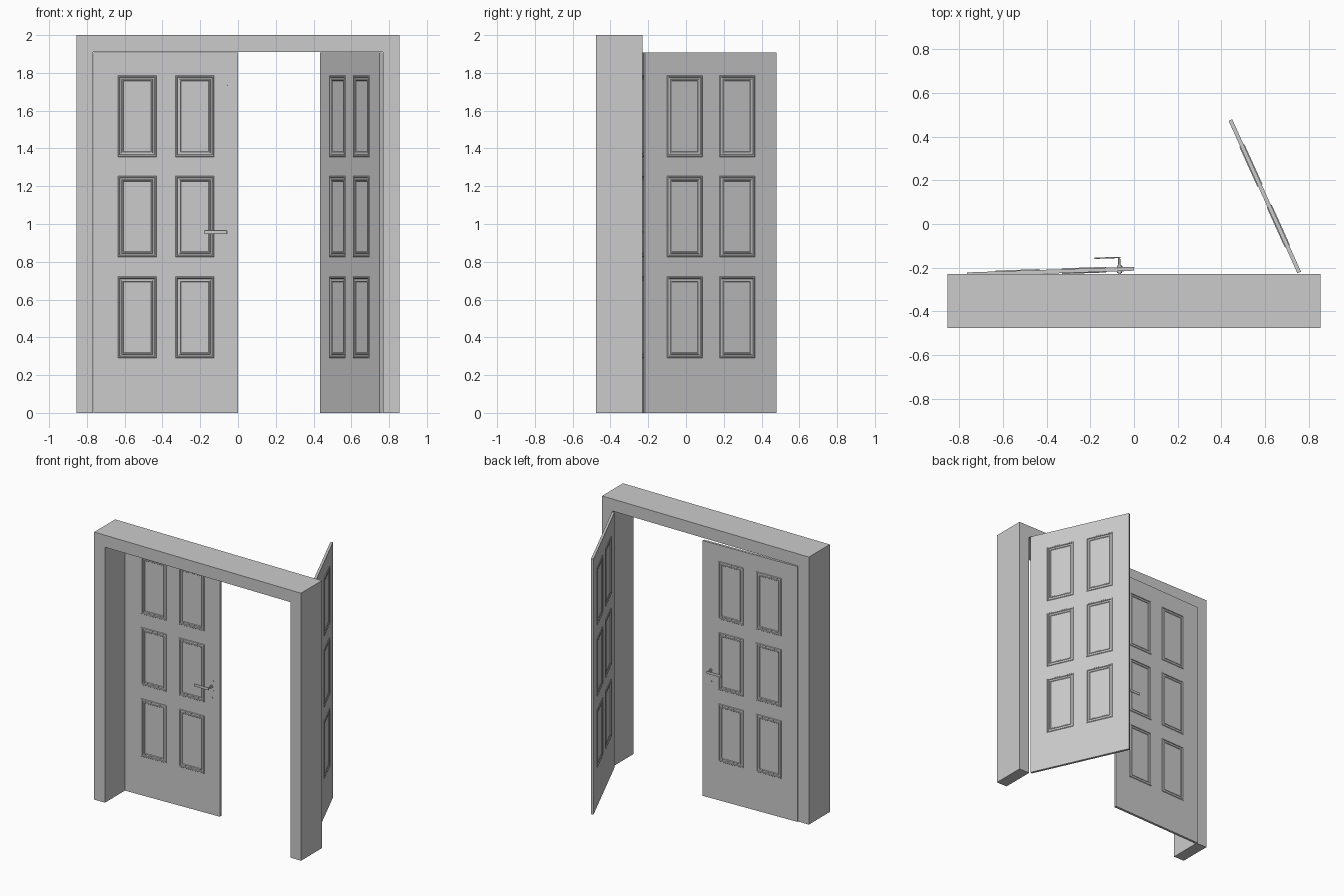
import bpy, bmesh
from math import radians
from mathutils import Vector, Matrix

default = bpy.data.objects.get("Cube")
if default:
    bpy.data.objects.remove(default, do_unlink=True)

grey = bpy.data.materials.new("plain grey")
grey.use_nodes = True
grey.diffuse_color = (0.6, 0.6, 0.6, 1)
grey.node_tree.nodes["Principled BSDF"].inputs["Base Color"].default_value = (0.6, 0.6, 0.6, 1)


def finish(name, bm, parent=None):
    mesh = bpy.data.meshes.new(name)
    bm.normal_update()
    bm.to_mesh(mesh)
    bm.free()
    mesh.materials.append(grey)
    obj = bpy.data.objects.new(name, mesh)
    bpy.context.collection.objects.link(obj)
    obj.parent = parent
    return obj


def box_mesh(low, high):
    bm = bmesh.new()
    low, high = Vector(low), Vector(high)
    size = high - low
    bmesh.ops.create_cube(bm, size=1, matrix=Matrix.Translation((low + high) / 2)
                          @ Matrix.Diagonal((*size, 1)))
    return bm


def cylinder(name, x, z, radius, y0, y1, parent, sides=16):
    """Round part lying along the thickness of the door."""
    bm = bmesh.new()
    bmesh.ops.create_cone(bm, cap_ends=True, segments=sides, radius1=radius, radius2=radius,
                          depth=abs(y1 - y0),
                          matrix=Matrix.Translation((x, (y0 + y1) / 2, z))
                          @ Matrix.Rotation(radians(90), 4, 'X'))
    obj = finish(name, bm, parent)
    for face in obj.data.polygons:
        face.use_smooth = len(face.vertices) == 4
    for edge in obj.data.edges:
        edge.use_edge_sharp = abs(obj.data.vertices[edge.vertices[0]].co.y
                                  - obj.data.vertices[edge.vertices[1]].co.y) < 1e-5
    return obj


# Door frame: one solid arch extruded through the wall depth
OUTER, INNER, TOP, HEAD = 0.855, 0.767, 2.0, 1.91
FRONT, BACK = -0.477, -0.23
bm = bmesh.new()
outline = [(-OUTER, 0), (-INNER, 0), (-INNER, HEAD), (INNER, HEAD),
           (INNER, 0), (OUTER, 0), (OUTER, TOP), (-OUTER, TOP)]
arch = bm.faces.new([bm.verts.new((x, FRONT, z)) for x, z in outline])
pushed = bmesh.ops.extrude_face_region(bm, geom=[arch], use_keep_orig=True)["geom"]
bmesh.ops.translate(bm, vec=(0, BACK - FRONT, 0),
                    verts=[v for v in pushed if isinstance(v, bmesh.types.BMVert)])
bmesh.ops.recalc_face_normals(bm, faces=bm.faces)
finish("door_frame", bm)

# Door leaves: slab with six moulded panels on both sides
WIDTH, HALF = 0.766, 0.009
COLUMNS = [(0.13, 0.335), (0.435, 0.64)]
ROWS = [(0.29, 0.722), (0.825, 1.255), (1.355, 1.787)]
# Moulding steps: inset distance and rise
MOULDING = [(0.003, 0.004), (0.006, 0), (0.003, -0.005), (0.008, 0),
            (0.002, 0.003), (0.004, 0), (0.003, -0.004)]


def door_leaf(name, hinge, angle):
    bm = box_mesh((0, -HALF, 0), (WIDTH, HALF, HEAD - 0.002))
    cuts = [((x, 0, 0), (1, 0, 0)) for pair in COLUMNS for x in pair]
    cuts += [((0, 0, z), (0, 0, 1)) for pair in ROWS for z in pair]
    for point, normal in cuts:
        bmesh.ops.bisect_plane(bm, geom=bm.verts[:] + bm.edges[:] + bm.faces[:],
                               plane_co=point, plane_no=normal)
    bm.normal_update()
    panels = []
    for face in bm.faces:
        c = face.calc_center_median()
        if (abs(face.normal.y) > 0.9 and any(a < c.x < b for a, b in COLUMNS)
                and any(a < c.z < b for a, b in ROWS)):
            panels.append(face)
    for inset, rise in MOULDING:
        bmesh.ops.inset_individual(bm, faces=panels, thickness=inset, depth=rise,
                                   use_even_offset=True)
        bm.normal_update()
    # Merge the flat grid left over around the panels
    bmesh.ops.dissolve_limit(bm, angle_limit=radians(1), verts=bm.verts[:], edges=bm.edges[:])
    leaf = finish(name, bm)
    leaf.location = hinge
    leaf.rotation_euler.z = radians(angle)
    return leaf


right_door = door_leaf("right_door", (-0.766, -0.231, 0), 1.95)
left_door = door_leaf("left_door", (0.757, -0.222, 0), 114.3)

# Lever handle, key cylinder and small fixings on both sides of the right leaf
STEM_X, LEVER_Z = 0.7, 0.957
for side, label in ((-1, "front"), (1, "back")):
    skin = side * HALF
    cylinder(label + "_handle_rose", STEM_X, LEVER_Z, 0.011, skin, skin + side * 0.008, right_door)
    cylinder(label + "_handle_stem", STEM_X, LEVER_Z, 0.005, skin, side * 0.055, right_door)
    ends = sorted((side * 0.051, side * 0.057))
    bm = box_mesh((0.586, ends[0], LEVER_Z - 0.01), (STEM_X + 0.006, ends[1], LEVER_Z + 0.01))
    lever = finish(label + "_handle_lever", bm, right_door)
    bevel = lever.modifiers.new("soft edges", 'BEVEL')
    bevel.width, bevel.segments = 0.002, 2
    cylinder(label + "_key_cylinder", STEM_X, 0.87, 0.009, skin, skin + side * 0.002, right_door)
    for i, z in enumerate((0.93, 1.0, 1.735)):
        cylinder(f"{label}_fixing_{i + 1}", 0.713, z, 0.004, skin, skin + side * 0.002,
                 right_door, 8)
